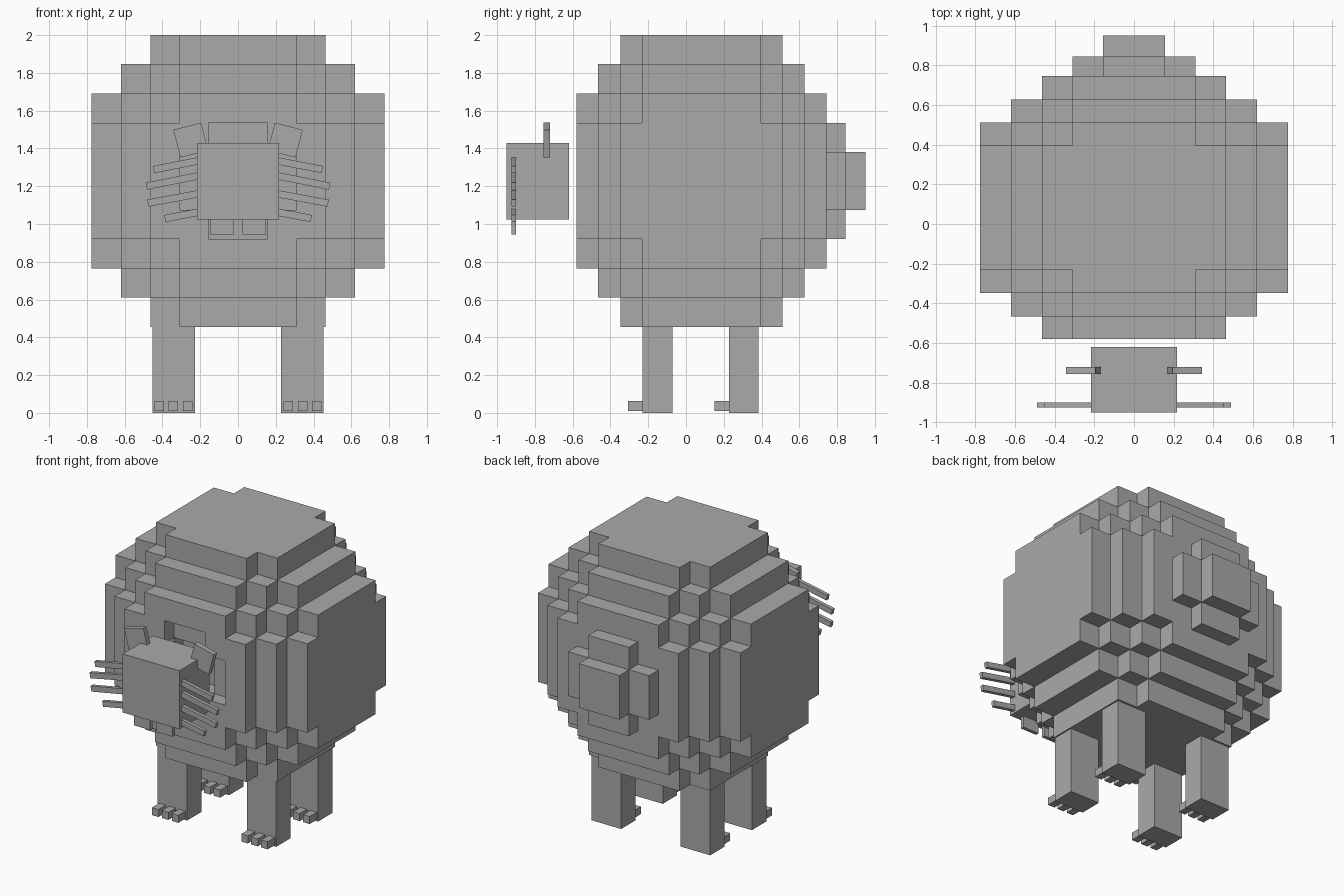
import bpy, bmesh, math
from mathutils import Matrix, Vector

if "Cube" in bpy.data.objects:
    bpy.data.objects.remove(bpy.data.objects["Cube"])

grey = bpy.data.materials.new("plain grey")
grey.diffuse_color = (0.4, 0.4, 0.4, 1)
grey.use_nodes = True
grey.node_tree.nodes["Principled BSDF"].inputs["Base Color"].default_value = grey.diffuse_color


def finish(name, bm):
    bmesh.ops.recalc_face_normals(bm, faces=bm.faces)
    mesh = bpy.data.meshes.new(name)
    bm.to_mesh(mesh)
    bm.free()
    mesh.materials.append(grey)
    ob = bpy.data.objects.new(name, mesh)
    bpy.context.collection.objects.link(ob)
    return ob


def box(name, x, y, z, tilt=0.0):
    """Box from (min, max) ranges, tilted about its own y axis."""
    bm = bmesh.new()
    size = Vector([r[1] - r[0] for r in (x, y, z)])
    mid = Vector([(r[0] + r[1]) / 2 for r in (x, y, z)])
    m = Matrix.Translation(mid) @ Matrix.Rotation(tilt, 4, 'Y') @ Matrix.Diagonal(size).to_4x4()
    bmesh.ops.create_cube(bm, size=1, matrix=m)
    return finish(name, bm)


# Stepped body: cells of an uneven grid, kept where the step levels add up to 4 or less
XS = [-.775, -.62, -.463, -.31, -.155, .155, .31, .463, .62, .775]
YS = [-.58, -.48, -.465, -.38, -.348, -.232, .397, .512, .628, .745, .845, .95]
ZS = [.455, .61, .765, .92, 1.075, 1.38, 1.535, 1.69, 1.847, 2.0]
X_LEVEL = [3, 2, 1, 0, 0, 0, 1, 2, 3]
Y_LEVEL = [3, 3, 2, 2, 1, 0, 1, 2, 3, 9, 9]
Z_LEVEL = [3, 2, 1, 0, 0, 0, 1, 2, 3]


def solid(i, j, k):
    if not (0 <= i < 9 and 0 <= j < 11 and 0 <= k < 9):
        return False
    centre = i == 4 and k == 4
    cross = (i == 4 and 3 <= k <= 5) or (k == 4 and 3 <= i <= 5)
    if cross and j < 1 or centre and j < 3:      # recess behind the head
        return False
    if cross and j == 9 or centre and j == 10:   # stub tail
        return True
    return X_LEVEL[i] + Y_LEVEL[j] + Z_LEVEL[k] <= 4


bm = bmesh.new()
verts = {}


def corner(c):
    if c not in verts:
        verts[c] = bm.verts.new((XS[c[0]], YS[c[1]], ZS[c[2]]))
    return verts[c]


for i in range(9):
    for j in range(11):
        for k in range(9):
            if not solid(i, j, k):
                continue
            for axis in range(3):
                for side in (0, 1):
                    near = [i, j, k]
                    near[axis] += 2 * side - 1
                    if solid(*near):
                        continue
                    quad = []
                    for a, b in ((0, 0), (1, 0), (1, 1), (0, 1)):
                        c = [i, j, k]
                        c[axis] += side
                        c[(axis + 1) % 3] += a
                        c[(axis + 2) % 3] += b
                        quad.append(corner(tuple(c)))
                    bm.faces.new(quad if side else quad[::-1])
bmesh.ops.dissolve_limit(bm, angle_limit=0.01, verts=bm.verts, edges=bm.edges)
finish("body", bm)

# Head
box("head", (-.217, .217), (-.95, -.62), (1.025, 1.43))

for s, side in ((-1, "left"), (1, "right")):
    def span(a, b):
        return tuple(sorted((s * a, s * b)))

    # Ear and tooth
    box(f"{side}_ear", span(.174, .326), (-.755, -.72), (1.368, 1.52), s * math.radians(14.3))
    box(f"{side}_tooth", span(.025, .147), (-.925, -.9), (.945, 1.04))

    # Whiskers: tip x, tip z and root z
    for n, (tx, tz, rz) in enumerate(((.447, 1.288, 1.336), (.485, 1.2, 1.257),
                                      (.477, 1.11, 1.162), (.388, 1.029, 1.064))):
        rx = .2
        length = math.hypot(tx - rx, tz - rz)
        mx, mz = (tx + rx) / 2, (tz + rz) / 2
        box(f"{side}_whisker_{n + 1}", (s * mx - length / 2, s * mx + length / 2),
            (-.925, -.9), (mz - .019, mz + .019), s * math.atan2(rz - tz, tx - rx))

    # Legs with three toes each
    for y0, y1, end in ((-.23, -.072, "front"), (.228, .383, "back")):
        box(f"{side}_{end}_leg", span(.228, .453), (y0, y1), (0, .456))
        for t in range(3):
            x = .241 + .076 * t
            box(f"{side}_{end}_toe_{t + 1}", span(x, x + .05), (y0 - .078, y0 + .001), (.01, .062))
